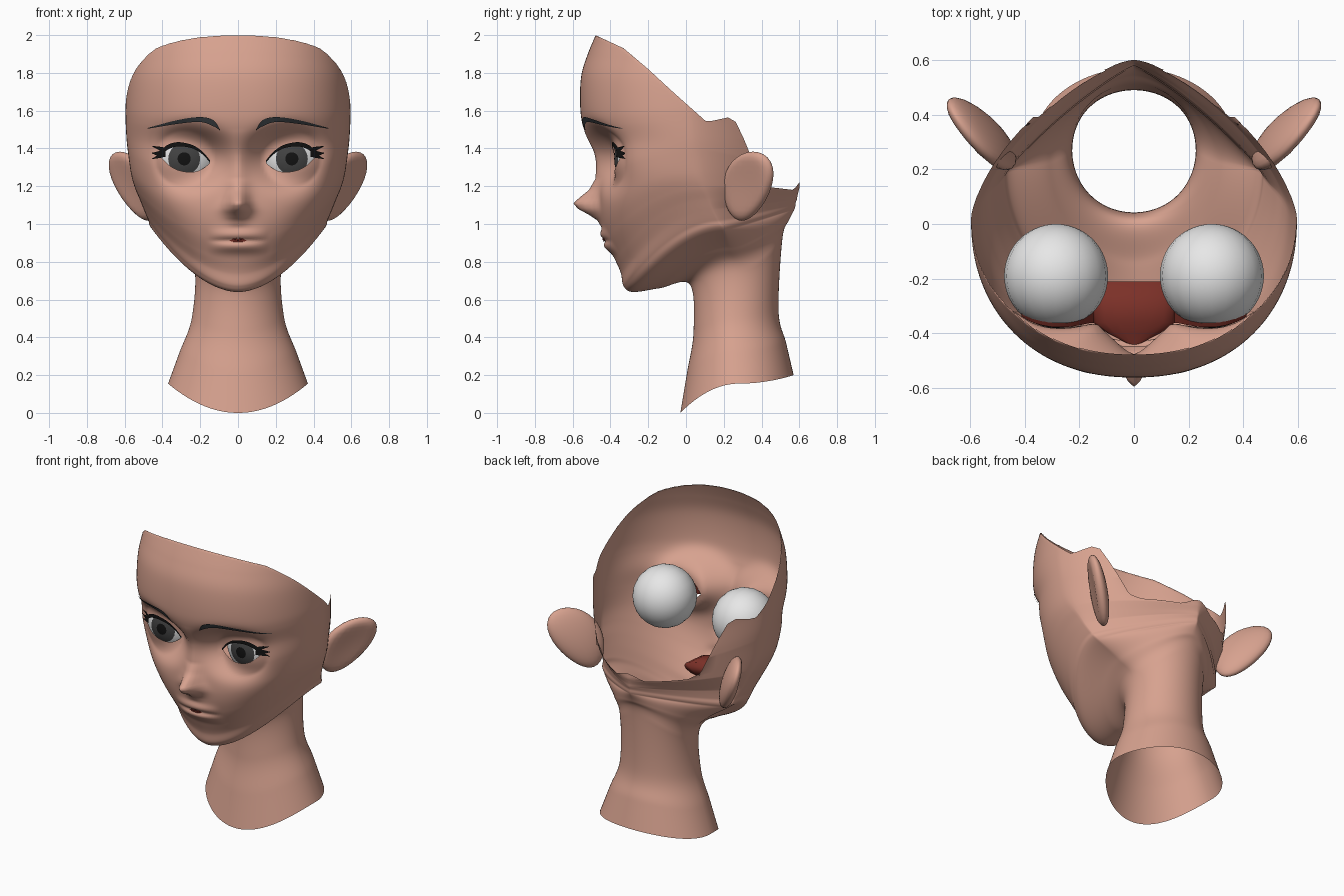
import bpy, bmesh
from math import sin, cos, pi, sqrt, exp
from mathutils import Vector
from mathutils.bvhtree import BVHTree

if "Cube" in bpy.data.objects:
    bpy.data.objects.remove(bpy.data.objects["Cube"])

EYE = Vector((0.285, -0.19, 1.345))
EYE_RADIUS = 0.19
SIDES = (("left", 1), ("right", -1))


def material(name, color):
    mat = bpy.data.materials.new(name)
    mat.use_nodes = True
    mat.diffuse_color = (*color, 1)
    mat.node_tree.nodes["Principled BSDF"].inputs["Base Color"].default_value = (*color, 1)
    return mat


skin = material("skin", (0.68, 0.36, 0.275))
white = material("eye white", (0.8, 0.8, 0.8))
iris = material("iris grey", (0.055, 0.055, 0.055))
black = material("lash black", (0.006, 0.006, 0.006))
brow_grey = material("brow grey", (0.045, 0.052, 0.058))
red = material("mouth red", (0.2, 0.03, 0.021))


def finish(name, bm, *mats):
    mesh = bpy.data.meshes.new(name)
    bm.to_mesh(mesh)
    bm.free()
    for mat in mats:
        mesh.materials.append(mat)
    for poly in mesh.polygons:
        poly.use_smooth = True
    obj = bpy.data.objects.new(name, mesh)
    bpy.context.collection.objects.link(obj)
    return obj


def smooth_path(keys, steps):
    """Catmull-Rom through tuples of any size."""
    out = []
    for i in range(len(keys) - 1):
        a, b, c, d = (keys[min(max(i + k, 0), len(keys) - 1)] for k in (-1, 0, 1, 2))
        for s in range(steps):
            t = s / steps
            out.append(tuple(q + t / 2 * (r - p + t * (2 * p - 5 * q + 4 * r - w + t * (3 * (q - r) + w - p)))
                             for p, q, r, w in zip(a, b, c, d)))
    return out + [tuple(keys[-1])]


def lookup(table, v):
    """Piecewise linear interpolation."""
    if v <= table[0][0]:
        return table[0][1]
    for (a, p), (b, q) in zip(table, table[1:]):
        if v <= b:
            return p + (q - p) * (v - a) / (b - a)
    return table[-1][1]


def bump(v, centre, spread):
    return exp(-((v - centre) / spread) ** 2)


# Head and neck rings: front y, front z, half width, widest y, widest z, back y, back z, roundness
RINGS = [
    (-.03, 0, .37, .28, .155, .57, .2, 2),
    (.005, .21, .31, .27, .32, .53, .37, 2),
    (.04, .43, .245, .26, .5, .49, .54, 2),
    (.02, .68, .23, .27, .76, .51, .92, 2),
    (-.14, .66, .31, .23, .87, .545, 1.02, 1.9),
    (-.28, .64, .45, .2, .97, .575, 1.08, 1.85),
    (-.33, .67, .475, .17, 1.02, .58, 1.11, 1.85),
    (-.345, .74, .5, .14, 1.08, .587, 1.13, 1.9),
    (-.375, .81, .52, .12, 1.13, .59, 1.15, 2),
    (-.425, .92, .545, .09, 1.19, .595, 1.17, 2.1),
    (-.455, 1.05, .565, .06, 1.26, .6, 1.19, 2.2),
    (-.46, 1.22, .58, .04, 1.36, .6, 1.22, 2.2),
    (-.475, 1.36, .59, .03, 1.45, .6, 1.3, 2.2),
    (-.54, 1.5, .595, .02, 1.55, .6, 1.4, 2.2),
    (-.56, 1.62, .595, .02, 1.63, .6, 1.5, 2.2),
    (-.555, 1.78, .585, .02, 1.76, .6, 1.6, 2.2),
    (-.52, 1.9, .565, .02, 1.87, .6, 1.8, 2.2),
    (-.465, 2.03, .54, .02, 1.99, .6, 2, 2.2),
]
BACK_ROUNDNESS = [(.76, 2), (.87, 1.6), (.97, 1.15), (1.08, 1.2), (1.2, 1.4), (1.4, 1.5)]
NOSE = [(.98, 0), (1.02, .02), (1.05, .06), (1.08, .115), (1.11, .138), (1.14, .105),
        (1.18, .055), (1.24, .02), (1.35, .015), (1.5, 0)]
RIM = [(-.48, 2), (-.33, 1.93), (-.2, 1.82), (-.07, 1.7), (.11, 1.54), (.25, 1.57),
       (.33, 1.4), (.4, 1.2), (.57, 1.18), (.6, 1.22)]


def sculpt(x, y, z):
    """Nose, lips and eye sockets on the plain face surface."""
    width = 0.05 + 0.012 * bump(z, 1.07, 0.05)
    y -= lookup(NOSE, z) * exp(-(x / width) ** 2)
    lips = max(0, 1 - (x / 0.16) ** 2)
    y -= lips * (0.02 * bump(z, 0.942, 0.03) + 0.024 * bump(z, 0.88, 0.03)
                 - 0.01 * bump(z, 0.912, 0.012))
    dx, dz = abs(x) - EYE.x, z - EYE.z
    weight = exp(-((dx / 0.2) ** 2 + (dz / 0.145) ** 2) ** 1.6)
    lid = EYE.y - sqrt(max(0.198 ** 2 - dx * dx - dz * dz, 0.0169))
    return y + (lid - y) * weight


def ring_point(ring, t):
    yf, zf, w, yc, zs, yb, zb, n = ring
    s, c = abs(sin(t)), abs(cos(t))
    front = cos(t) > 0
    if not front:
        n = lookup(BACK_ROUNDNESS, zs)
    end_y, end_z = (yf, zf) if front else (yb, zb)
    x = w * s ** (2 / n) * (1 if t > 0 else -1)
    y = yc + (end_y - yc) * c ** (2 / n)
    z = zs + (end_z - zs) * c * c
    if front and zf > 0.66 and yf < -0.3:
        y = sculpt(x, y, z)
    return x, y, z


# Head and neck shell
half = [pi / 2 * i / 56 for i in range(57)] + [pi / 2 + pi / 2 * i / 20 for i in range(1, 21)]
angles = [-t for t in reversed(half[1:-1])] + half
bm = bmesh.new()
rows = [[bm.verts.new(ring_point(ring, t)) for t in angles] for ring in smooth_path(RINGS, 14)]
for low, high in zip(rows, rows[1:]):
    for i in range(len(angles)):
        j = (i + 1) % len(angles)
        bm.faces.new((low[i], low[j], high[j], high[i]))
surface = BVHTree.FromBMesh(bm)

# Open the skull along the rim
bmesh.ops.delete(bm, geom=[f for f in bm.faces if all(v.co.z > lookup(RIM, v.co.y) for v in f.verts)],
                 context="FACES")
for v in bm.verts:
    v.co.z = min(v.co.z, lookup(RIM, v.co.y))


# Almond eye openings
def eye_edge(u, side):
    """Height of the upper (1) or lower (-1) lid at u from -1 inner to 1 outer."""
    return EYE.z - 0.002 + 0.018 * u + side * 0.066 * (1 - abs(u) ** 2.4)


def eye_u(x):
    return (abs(x) - EYE.x + 0.005) / 0.132


def eye_x(u):
    return EYE.x - 0.005 + 0.132 * u


def in_eye(p):
    u = eye_u(p.x)
    return p.y < 0 and abs(u) < 1 and eye_edge(u, -1) < p.z < eye_edge(u, 1)


opening = [f for f in bm.faces if in_eye(f.calc_center_median())]
edge_verts = {v for f in opening for v in f.verts}
bmesh.ops.delete(bm, geom=opening, context="FACES")
for v in edge_verts:
    if v.is_valid:
        u = min(max(eye_u(v.co.x), -1), 1)
        v.co.z = eye_edge(u, 1 if v.co.z > EYE.z + 0.018 * u else -1)
finish("head_and_neck", bm, skin)


def face_y(x, z):
    return surface.ray_cast(Vector((x, -2, z)), Vector((0, 1, 0)))[0].y


def ribbon(name, pairs, mat, side):
    """Sheet between paired points, mirrored by side."""
    bm = bmesh.new()
    verts = [[bm.verts.new((x * side, y, z)) for x, y, z in pair] for pair in pairs]
    for (a, b), (c, d) in zip(verts, verts[1:]):
        bm.faces.new((a, c, d, b) if side > 0 else (b, d, c, a))
    finish(name, bm, mat)


def strip(name, keys, mat, side, lift=0.009):
    """Thin tapered plate laid on the face; keys are x, z, half thickness."""
    ribbon(name, [[(x, face_y(x, level) - lift, level) for level in (z - h, z + h)]
                  for x, z, h in smooth_path(keys, 6)], mat, side)


for label, side in SIDES:
    # Eyeball with iris and pupil rings around the front pole
    bm = bmesh.new()
    bmesh.ops.create_uvsphere(bm, u_segments=20, v_segments=34, radius=EYE_RADIUS)
    for f in bm.faces:
        c = f.calc_center_median()
        spread = sqrt(c.x ** 2 + c.y ** 2)
        if c.z > 0:
            f.material_index = 2 if spread < 0.034 else 1 if spread < 0.084 else 0
    for v in bm.verts:
        x, y, z = v.co
        v.co = (EYE.x * side + x, EYE.y - z, EYE.z + y)
    finish(label + "_eyeball", bm, white, iris, black)

    # Brow and lashes
    strip(label + "_brow", [(.095, 1.497, .002), (.13, 1.533, .016), (.2, 1.553, .013),
                            (.32, 1.54, .01), (.48, 1.506, .002)], brow_grey, side)
    upper = []
    for u in (-1, -0.7, -0.35, 0, 0.35, 0.7, 1):
        thick = 0.006 + 0.004 * (u + 1)
        upper.append((eye_x(u), eye_edge(u, 1) + thick, thick))
    strip(label + "_upper_lash", upper + [(.455, 1.375, .002)], black, side)
    for i, (z0, z1) in enumerate(((1.39, 1.412), (1.37, 1.345))):
        strip(f"{label}_lash_tip_{i}", [(.385, z0, .014), (.42, (z0 + z1) / 2, .009), (.455, z1, .001)],
              black, side)

    # Red lining from the upper lid back to the eyeball
    pairs = []
    for i in range(17):
        u = i / 8 - 1
        x, z = eye_x(u), eye_edge(u, 1) + 0.005
        ball = EYE.y - sqrt(EYE_RADIUS ** 2 - (x - EYE.x) ** 2 - (z + 0.012 - EYE.z) ** 2)
        pairs.append([(x, face_y(x, z) + 0.004, z), (x, ball + 0.004, z + 0.012)])
    ribbon(label + "_lid_lining", pairs, red, side)

    # Ear: flattened, leaning ellipsoid with a hollow outer face
    bm = bmesh.new()
    bmesh.ops.create_uvsphere(bm, u_segments=24, v_segments=16, radius=1)
    along, outward = Vector((0.6, 0.8, 0)), Vector((0.8, -0.6, 0))
    for v in bm.verts:
        d, n, h = v.co
        hollow = 0.03 * max(0, 1 - (d * d + h * h) / 0.75) if n < 0 else 0
        p = Vector((0.55 + 0.075 * h, 0.325 + 0.03 * h, 1.2 + 0.183 * h))
        p += along * d * (0.155 + 0.03 * h) - outward * (0.055 * n + hollow)
        v.co = (p.x * side, p.y, p.z)
    bmesh.ops.recalc_face_normals(bm, faces=bm.faces)
    finish(label + "_ear", bm, skin)

# Parted lips
strip("mouth_gap", [(-.045, .912, .001), (-.02, .912, .007), (.02, .912, .007), (.045, .912, .001)],
      red, 1, 0.006)

# Mouth cavity: flattened pouch running back from the lips
bm = bmesh.new()
loops = []
for y, half_width, height in ((-.442, .015, .005), (-.4, .095, .02), (-.36, .15, .035), (-.21, .16, .05)):
    loops.append([bm.verts.new((half_width * cos(a), y, 0.92 + height * sin(a)))
                  for a in (2 * pi * i / 16 for i in range(16))])
for near, far in zip(loops, loops[1:]):
    for i in range(16):
        bm.faces.new((near[i], near[i - 1], far[i - 1], far[i]))
bm.faces.new(loops[-1])
bmesh.ops.recalc_face_normals(bm, faces=bm.faces)
finish("mouth_cavity", bm, red)
